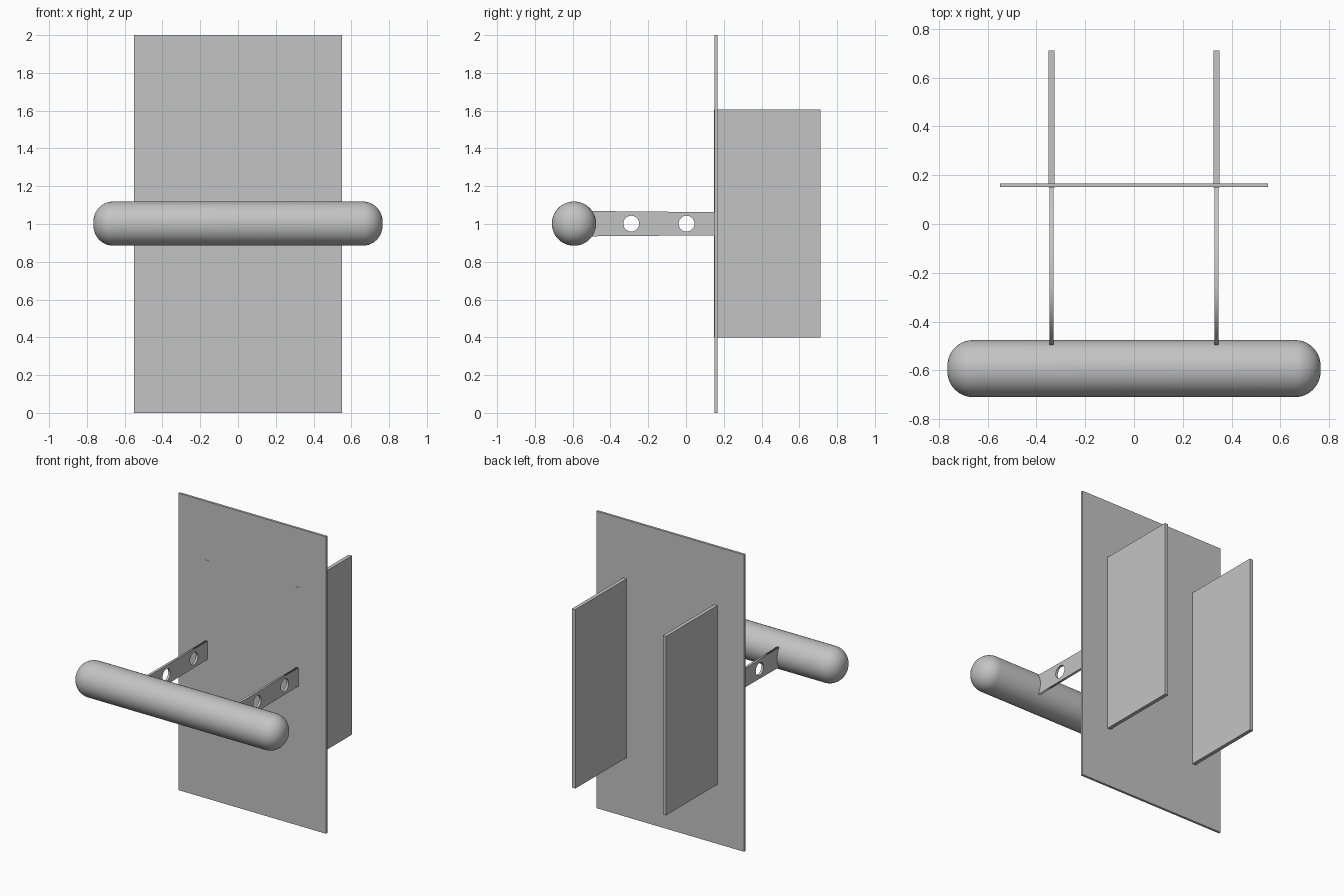
import bpy, bmesh, math
from mathutils import Matrix

if "Cube" in bpy.data.objects:
    bpy.data.objects.remove(bpy.data.objects["Cube"])

grey = bpy.data.materials.new("plain_grey")
grey.diffuse_color = (0.55, 0.55, 0.55, 1)
grey.use_nodes = True
grey.node_tree.nodes["Principled BSDF"].inputs["Base Color"].default_value = grey.diffuse_color


def add_object(name, bm):
    bmesh.ops.recalc_face_normals(bm, faces=bm.faces[:])
    me = bpy.data.meshes.new(name)
    bm.to_mesh(me)
    bm.free()
    me.materials.append(grey)
    ob = bpy.data.objects.new(name, me)
    bpy.context.collection.objects.link(ob)
    return ob


def box(name, x0, x1, y0, y1, z0, z1):
    bm = bmesh.new()
    bmesh.ops.create_cube(bm, size=1, matrix=Matrix.Translation(
        ((x0 + x1) / 2, (y0 + y1) / 2, (z0 + z1) / 2)) @ Matrix.Diagonal((x1 - x0, y1 - y0, z1 - z0, 1)))
    return add_object(name, bm)


BAR_Y, BAR_Z, BAR_R, BAR_HALF, ROUND = -0.593, 1.002, 0.117, 0.765, 0.105

# Upright panel
box("door_panel", -0.55, 0.55, 0.151, 0.167, 0, 2)

# Handle bar: rounded rod turned about the x axis
end = [(BAR_HALF - ROUND + ROUND * math.cos(a), BAR_R - ROUND + ROUND * math.sin(a))
       for a in [math.radians(90 * i / 10) for i in range(11)]]
profile = [(BAR_HALF, 0)] + end
profile += [(-x, r) for x, r in reversed(profile)]
bm = bmesh.new()
verts = [bm.verts.new((x, BAR_Y + r, BAR_Z)) for x, r in profile]
edges = [bm.edges.new(pair) for pair in zip(verts, verts[1:])]
bmesh.ops.spin(bm, geom=verts + edges, cent=(0, BAR_Y, BAR_Z), axis=(1, 0, 0),
               angle=2 * math.pi, steps=64, use_duplicate=False)
bmesh.ops.remove_doubles(bm, verts=bm.verts[:], dist=1e-4)
bar = add_object("handle_bar", bm)
bpy.context.view_layer.objects.active = bar
bar.select_set(True)
bpy.ops.object.shade_smooth_by_angle(angle=math.radians(35))
bar.select_set(False)


def arm(name, x):
    """Flat bracket with two round holes and a concave end that hugs the bar."""
    saddle = [(BAR_Y + BAR_R * math.cos(a), BAR_Z + BAR_R * math.sin(a))
              for a in [math.radians(-35 + 7 * i) for i in range(11)]]
    outline = saddle + [(-0.25, 1.066), (0.155, 1.063), (0.155, 0.94), (-0.25, 0.937)]
    loops = [outline]
    for cy in (-0.29, 0.003):
        loops.append([(cy + 0.042 * math.cos(t), 1.002 + 0.042 * math.sin(t))
                      for t in [math.tau * i / 32 for i in range(32)]])
    cu = bpy.data.curves.new(name, 'CURVE')
    cu.dimensions = '2D'
    cu.fill_mode = 'BOTH'
    cu.extrude = 0.008
    for pts in loops:
        sp = cu.splines.new('POLY')
        sp.points.add(len(pts) - 1)
        for p, (u, v) in zip(sp.points, pts):
            p.co = (u, v, 0, 1)
        sp.use_cyclic_u = True
    cu.materials.append(grey)
    ob = bpy.data.objects.new(name, cu)
    bpy.context.collection.objects.link(ob)
    ob.location = (x, 0, 0)
    ob.rotation_euler = (math.pi / 2, 0, math.pi / 2)
    bpy.ops.object.select_all(action='DESELECT')
    bpy.context.view_layer.objects.active = ob
    ob.select_set(True)
    bpy.ops.object.convert(target='MESH')
    bpy.ops.object.select_all(action='DESELECT')


# Mirrored pairs: arms in front, fins behind passing through the panel
for side, s in (("left", -1), ("right", 1)):
    x = s * 0.338
    arm(side + "_arm", x)
    box(side + "_fin", x - 0.0125, x + 0.0125, 0.149, 0.712, 0.4, 1.605)
